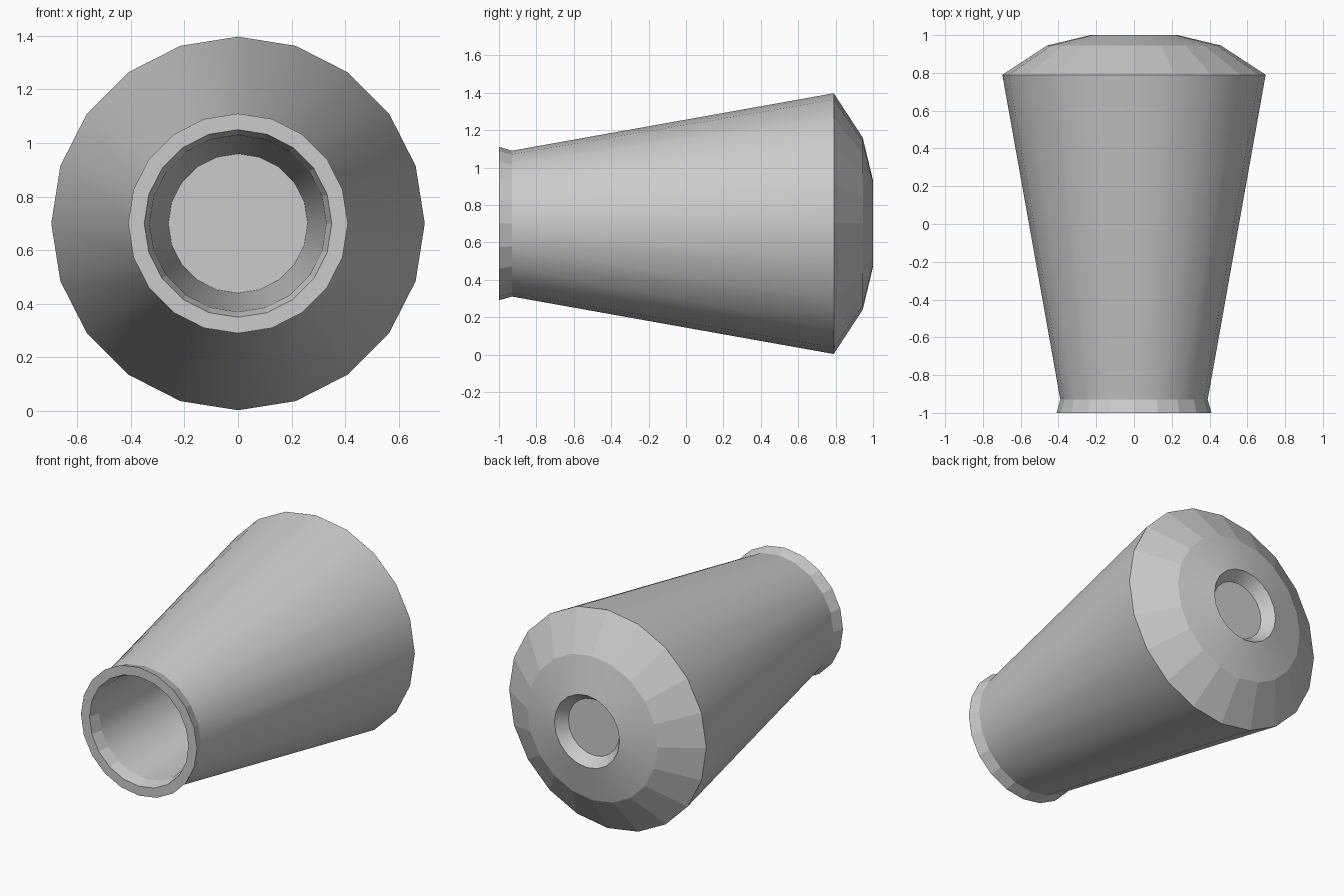
import bpy, bmesh, math

if "Cube" in bpy.data.objects:
    bpy.data.objects.remove(bpy.data.objects["Cube"])

SIDES = 20
AXIS_Z = 0.70


def lathe(name, profile, smooth_bands):
    """Revolve (radius, y) points around the y axis, capping both ends."""
    bm = bmesh.new()
    rings = []
    for r, y in profile:
        rings.append([bm.verts.new((r * math.sin(2 * math.pi * k / SIDES), y,
                                    AXIS_Z + r * math.cos(2 * math.pi * k / SIDES)))
                      for k in range(SIDES)])
    for i in range(len(rings) - 1):
        a, b = rings[i], rings[i + 1]
        for k in range(SIDES):
            n = (k + 1) % SIDES
            f = bm.faces.new((a[k], a[n], b[n], b[k]))
            f.smooth = i in smooth_bands
    bm.faces.new(rings[0])
    bm.faces.new(rings[-1])
    # every ring is a crisp edge
    for ring in rings:
        for k in range(SIDES):
            e = bm.edges.get((ring[k], ring[(k + 1) % SIDES]))
            if e:
                e.smooth = False
    bmesh.ops.recalc_face_normals(bm, faces=bm.faces[:])
    mesh = bpy.data.meshes.new(name)
    bm.to_mesh(mesh)
    bm.free()
    obj = bpy.data.objects.new(name, mesh)
    bpy.context.collection.objects.link(obj)
    return obj


# Tapered hollow body: bore, flared lip, outer cone, chamfered back, recess
profile = [
    (0.26, 0.30),    # bore floor
    (0.33, -0.93),   # bore start
    (0.35, -1.00),   # lip inner edge
    (0.41, -1.00),   # lip outer edge
    (0.39, -0.93),   # neck
    (0.697, 0.79),   # widest ring
    (0.46, 0.945),   # back chamfer
    (0.23, 1.00),    # recess rim
    (0.18, 0.93),    # recess floor
]
lathe("tapered_body", profile, smooth_bands={0, 4, 6, 7})
